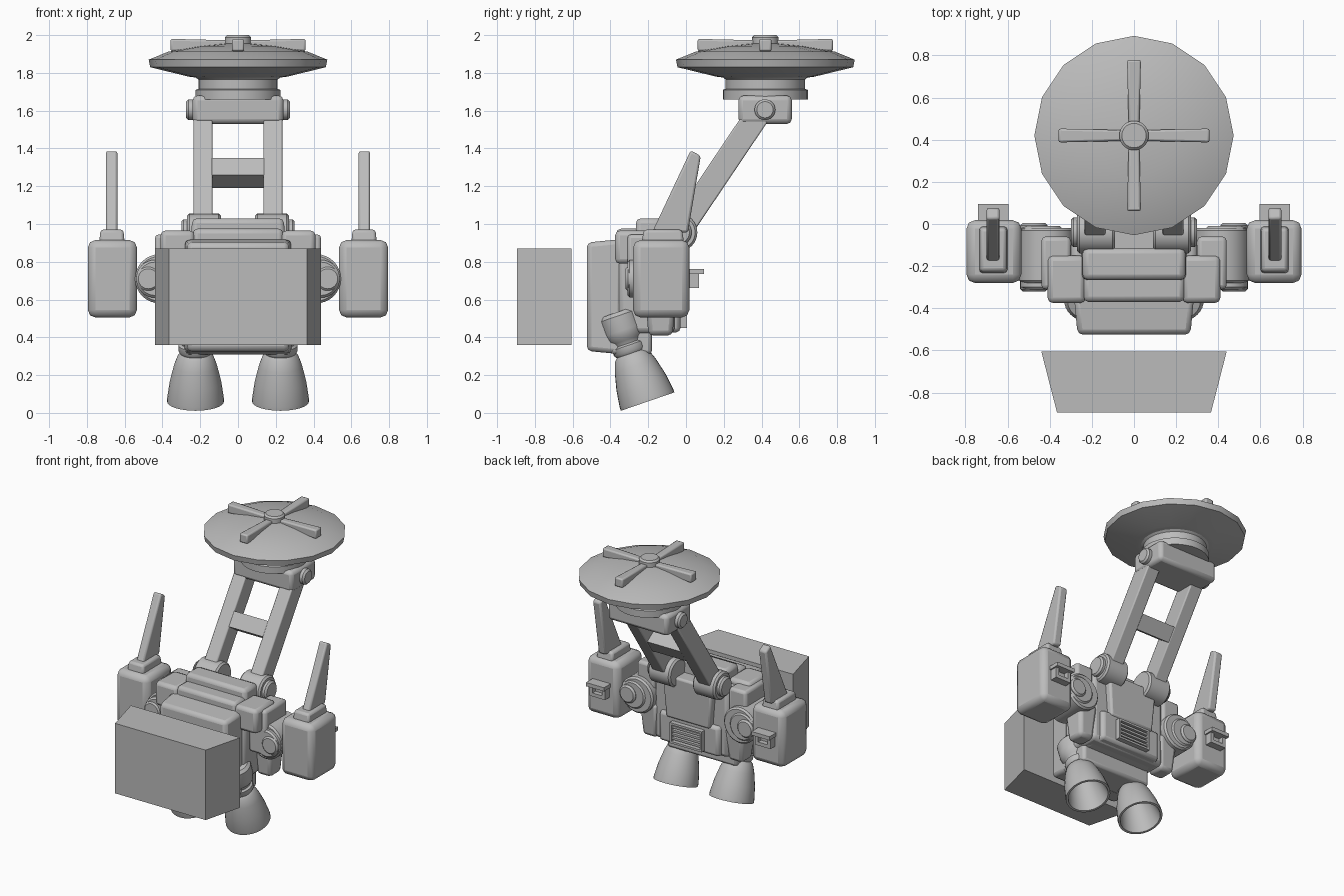
import bpy, bmesh, math
from mathutils import Matrix, Vector

if "Cube" in bpy.data.objects:
    bpy.data.objects.remove(bpy.data.objects["Cube"])

grey = bpy.data.materials.new("plain_grey")
grey.use_nodes = True
grey.diffuse_color = (0.5, 0.5, 0.5, 1)
grey.node_tree.nodes["Principled BSDF"].inputs["Base Color"].default_value = (0.5, 0.5, 0.5, 1)


def finish(name, bm, bevel=0.0, mirror=False, smooth=True, segments=2):
    bmesh.ops.recalc_face_normals(bm, faces=bm.faces)
    mesh = bpy.data.meshes.new(name)
    bm.to_mesh(mesh)
    bm.free()
    mesh.materials.append(grey)
    ob = bpy.data.objects.new(name, mesh)
    bpy.context.collection.objects.link(ob)
    if bevel:
        mod = ob.modifiers.new("soft_edges", 'BEVEL')
        mod.width, mod.segments, mod.limit_method = bevel, segments, 'ANGLE'
    if mirror:
        mod = ob.modifiers.new("other_side", 'MIRROR')
        mod.use_mirror_merge = False
    if smooth:
        bpy.context.view_layer.objects.active = ob
        ob.select_set(True)
        bpy.ops.object.shade_smooth_by_angle(angle=math.radians(35))
        ob.select_set(False)
    return ob


def box(name, x, y, z, bevel=0.02, mirror=False, taper=None, matrix=None):
    """Box from ranges; taper = (axis, sign, scale) shrinks the face on that side."""
    bm = bmesh.new()
    bmesh.ops.create_cube(bm, size=2)
    mid = Vector([(r[0] + r[1]) / 2 for r in (x, y, z)])
    half = [(r[1] - r[0]) / 2 for r in (x, y, z)]
    for v in bm.verts:
        co = v.co.copy()
        if taper and co[taper[0]] * taper[1] > 0:
            for i in range(3):
                if i != taper[0]:
                    co[i] *= taper[2]
        v.co = Vector([co[i] * half[i] for i in range(3)]) + mid
    if matrix:
        bm.transform(matrix)
    return finish(name, bm, bevel, mirror)


def lathe(name, profile, matrix, sides=32, mirror=False, closed=False):
    """Revolve (radius, height) pairs about local z, then place with a matrix."""
    bm = bmesh.new()
    rings = []
    for r, h in profile:
        rings.append([bm.verts.new((r * math.sin(math.tau * i / sides),
                                    r * math.cos(math.tau * i / sides), h)) for i in range(sides)])
    pairs = list(zip(rings, rings[1:]))
    for a, b in pairs:
        for i in range(sides):
            j = (i + 1) % sides
            bm.faces.new((a[i], a[j], b[j], b[i]))
    bm.faces.new(rings[0])
    bm.faces.new(rings[-1])
    bm.transform(matrix)
    return finish(name, bm, 0, mirror)


def rod(name, radius, start, end, edge=0.012, mirror=False):
    """Cylinder with chamfered rims between two points."""
    start, end = Vector(start), Vector(end)
    length = (end - start).length
    turn = (end - start).to_track_quat('Z', 'Y').to_matrix().to_4x4()
    profile = [(radius - edge, 0), (radius, edge), (radius, length - edge), (radius - edge, length)]
    return lathe(name, profile, Matrix.Translation(start) @ turn, mirror=mirror)


# Front box, narrower at its front
box("front_box", (-0.44, 0.44), (-0.895, -0.605), (0.36, 0.87), 0)
for v in bpy.data.objects["front_box"].data.vertices:
    if v.co.y < -0.7:
        v.co.x *= 0.83

# Torso
box("chest_plate", (-0.285, 0.285), (-0.525, -0.34), (0.31, 0.92), 0.025, taper=(1, -1, 0.94))
box("lower_torso", (-0.28, 0.28), (-0.4, -0.18), (0.31, 0.6), 0.02)
box("torso_core", (-0.3, 0.3), (-0.36, -0.06), (0.42, 0.93), 0.03)
box("collar_front", (-0.24, 0.24), (-0.37, -0.23), (0.8, 0.975), 0.025)
box("collar_back", (-0.26, 0.26), (-0.27, -0.11), (0.8, 1.03), 0.025, taper=(2, 1, 0.93))
box("shoulder_block", (0.23, 0.41), (-0.375, -0.15), (0.79, 0.965), 0.025, True)
box("shoulder_bracket", (0.3, 0.44), (-0.31, -0.06), (0.62, 0.945), 0.02, True)
box("side_pod", (0.27, 0.42), (-0.22, -0.05), (0.41, 0.66), 0.025, True, taper=(2, -1, 0.75))

# Back panels and vent
box("back_panel", (-0.2, 0.2), (-0.15, -0.01), (0.62, 0.93), 0.015, taper=(2, -1, 0.88))
box("lower_back", (-0.28, 0.28), (-0.25, -0.03), (0.41, 0.66), 0.02, taper=(1, 1, 0.85))
for i, (x, z) in enumerate([((-0.13, 0.13), (0.45, 0.465)), ((-0.13, 0.13), (0.585, 0.6)),
                            ((-0.13, -0.115), (0.45, 0.6)), ((0.115, 0.13), (0.45, 0.6))]):
    box(f"vent_frame_{i}", x, (-0.06, 0.005), z, 0)
for i in range(4):
    z = 0.477 + 0.028 * i
    box(f"vent_slat_{i}", (-0.12, 0.12), (-0.06, -0.003), (z, z + 0.015), 0)

# Shoulder joints
rod("joint_drum", 0.13, (0.415, -0.28, 0.71), (0.415, -0.02, 0.71), mirror=True)
rod("joint_ring", 0.1, (0.44, -0.31, 0.71), (0.44, -0.01, 0.71), mirror=True)
rod("joint_pin", 0.065, (0.475, -0.32, 0.71), (0.475, 0.005, 0.71), mirror=True)

# Side pods with fins
box("arm_pod", (0.535, 0.795), (-0.28, 0.018), (0.505, 0.915), 0.04, True)
box("pod_cap", (0.6, 0.735), (-0.235, -0.01), (0.9, 0.97), 0.015, True, taper=(2, 1, 0.9))
bm = bmesh.new()
rows = [[bm.verts.new((x, y, z)) for y, z in ((-0.18, 0.955), (0.01, 0.955), (0.078, 1.36), (0.025, 1.39))]
        for x in (0.638, 0.7)]
bm.faces.new(rows[0])
bm.faces.new(rows[1])
for i in range(4):
    j = (i + 1) % 4
    bm.faces.new((rows[0][i], rows[0][j], rows[1][j], rows[1][i]))
finish("pod_fin", bm, 0.012, True)

# Latch on the back of each pod
box("latch_lip", (0.595, 0.74), (0.0, 0.095), (0.735, 0.762), 0, True)
box("latch_base", (0.605, 0.73), (0.0, 0.07), (0.66, 0.685), 0, True)
for name, x in (("latch_inner", (0.605, 0.63)), ("latch_outer", (0.705, 0.73))):
    box(name, x, (0.0, 0.07), (0.66, 0.74), 0, True)
box("latch_core", (0.625, 0.71), (0.0, 0.035), (0.67, 0.74), 0, True)

# Tilted nozzles, hollow below
nozzle = [(0.0, 0.22), (0.075, 0.22), (0.11, 0.12), (0.135, 0.0), (0.15, 0.0), (0.15, 0.02), (0.137, 0.11),
          (0.115, 0.2), (0.095, 0.255), (0.08, 0.27), (0.09, 0.285), (0.09, 0.315), (0.078, 0.325),
          (0.085, 0.345), (0.1, 0.36), (0.107, 0.4), (0.107, 0.48), (0.09, 0.5)]
nozzle[0] = (0.002, 0.22)
lathe("nozzle", nozzle, Matrix.Translation((0.225, -0.203, 0.06)) @ Matrix.Rotation(math.radians(19), 4, 'X'),
      mirror=True)

# Leaning mast: hinges, bars, cross brace
hinge, top = Vector((0, -0.04, 0.955)), Vector((0, 0.36, 1.55))
lean = Matrix.Translation(hinge) @ Matrix.Rotation(-math.atan2(top.y - hinge.y, top.z - hinge.z), 4, 'X')
length = (top - hinge).length
rod("hinge_drum", 0.1, (0.09, -0.04, 0.955), (0.27, -0.04, 0.955), mirror=True)
rod("hinge_cap", 0.07, (0.25, -0.04, 0.955), (0.3, -0.04, 0.955), mirror=True)
box("mast_bar", (0.135, 0.235), (-0.065, 0.065), (0, length + 0.05), 0.008, True, matrix=lean)
box("cross_brace", (-0.15, 0.15), (-0.062, 0.062), (0.325, 0.435), 0, matrix=lean)

# Head block and dish
box("head_block", (-0.24, 0.24), (0.278, 0.56), (1.53, 1.68), 0.025)
rod("head_pin", 0.055, (0.2, 0.418, 1.605), (0.275, 0.418, 1.605), mirror=True)
centre = Matrix.Translation((0, 0.42, 0))
lathe("dish_collar", [(0.225, 1.66), (0.225, 1.71), (0.21, 1.715), (0.21, 1.765), (0.23, 1.78), (0.2, 1.8)], centre)
lathe("dish", [(0.22, 1.775), (0.26, 1.78), (0.465, 1.83), (0.473, 1.87), (0.37, 1.912),
               (0.2, 1.942), (0.07, 1.955)], centre, sides=16)

# Cross and hub on the dish
for i in range(4):
    box(f"cross_arm_{i}", (0.02, 0.358), (-0.033, 0.033), (1.915, 1.98), 0.01, taper=(0, -1, 0.75),
        matrix=centre @ Matrix.Rotation(math.radians(90 * i), 4, 'Z'))
rod("cross_hub", 0.07, (0, 0.42, 1.93), (0, 0.42, 2.0))
